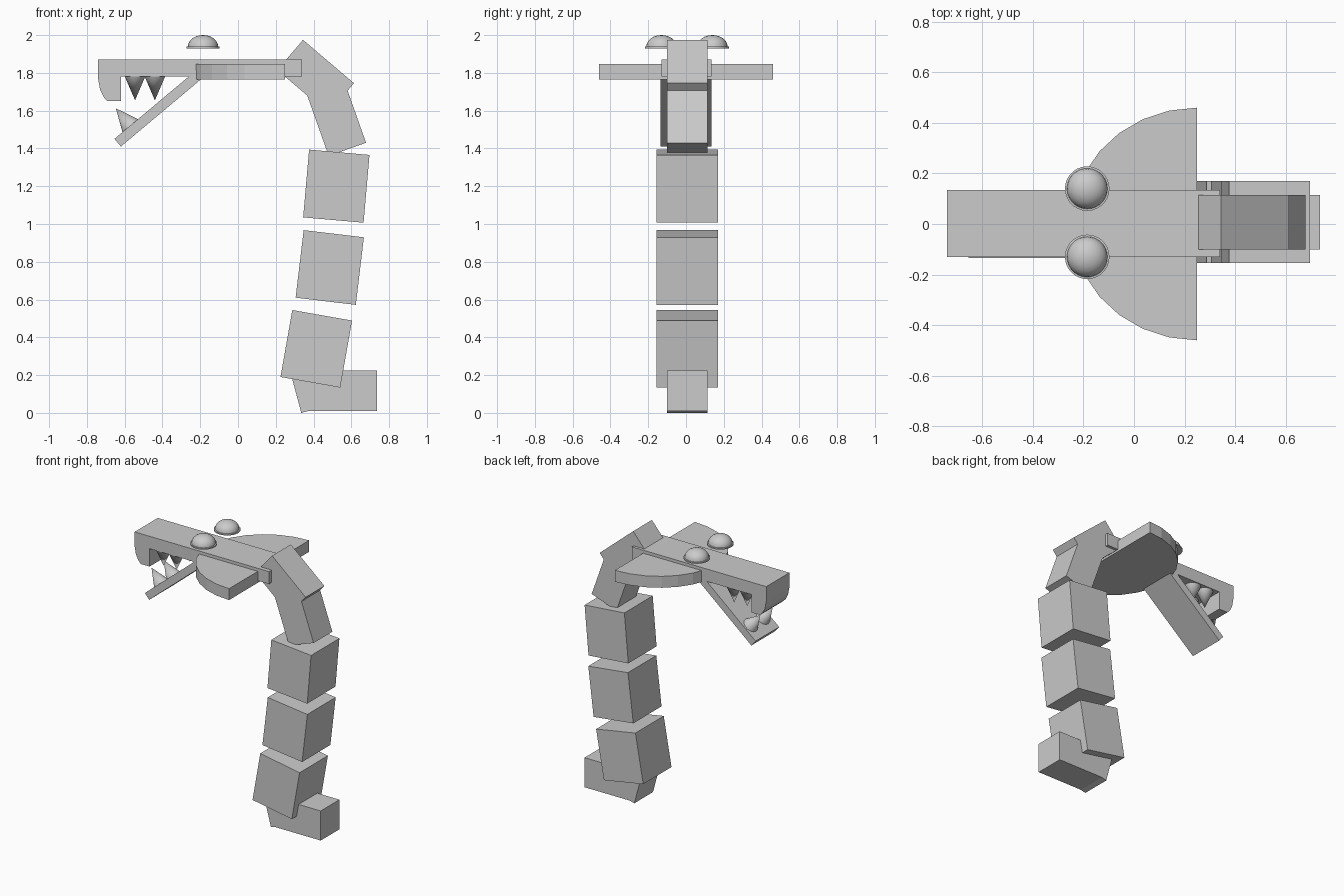
import bpy, bmesh
from math import sin, cos, pi
from mathutils import Vector

cube = bpy.data.objects.get("Cube")
if cube:
    bpy.data.objects.remove(cube, do_unlink=True)

grey = bpy.data.materials.new("plain grey")
grey.use_nodes = True
colour = (0.6, 0.6, 0.6, 1)
grey.diffuse_color = colour
grey.node_tree.nodes["Principled BSDF"].inputs["Base Color"].default_value = colour


def finish(name, bm, smooth=False):
    bmesh.ops.recalc_face_normals(bm, faces=bm.faces)
    mesh = bpy.data.meshes.new(name)
    bm.to_mesh(mesh)
    bm.free()
    mesh.materials.append(grey)
    ob = bpy.data.objects.new(name, mesh)
    bpy.context.collection.objects.link(ob)
    if smooth:
        bpy.ops.object.select_all(action='DESELECT')
        ob.select_set(True)
        bpy.context.view_layer.objects.active = ob
        bpy.ops.object.shade_smooth_by_angle(angle=pi / 4)
    return ob


def extrude(name, points, depth):
    """Closed outline of 3D points, swept along the depth vector."""
    bm = bmesh.new()
    face = bm.faces.new([bm.verts.new(p) for p in points])
    geom = bmesh.ops.extrude_face_region(bm, geom=[face])["geom"]
    verts = [g for g in geom if isinstance(g, bmesh.types.BMVert)]
    bmesh.ops.translate(bm, verts=verts, vec=depth)
    return finish(name, bm)


def side_shape(name, outline, y0, y1):
    return extrude(name, [(x, y0, z) for x, z in outline], (0, y1 - y0, 0))


def tilted_box(name, corner, angle, width, height, y0, y1):
    """Box from its lower left corner in the xz plane, turned by angle degrees."""
    a = angle * pi / 180
    c, u = Vector(corner), Vector((cos(a), sin(a))) * width
    v = Vector((-sin(a), cos(a))) * height
    side_shape(name, [c, c + u, c + u + v, c + v], y0, y1)


def tooth(name, base, direction, radius, length):
    bm = bmesh.new()
    bmesh.ops.create_cone(bm, cap_ends=True, segments=14, radius1=radius,
                          radius2=0, depth=length)
    d = Vector(direction).normalized()
    bmesh.ops.rotate(bm, verts=bm.verts, matrix=d.to_track_quat('Z', 'Y').to_matrix())
    bmesh.ops.translate(bm, verts=bm.verts, vec=Vector(base) + d * length / 2)
    finish(name, bm, True)


def eye(name, x, y, z):
    # domed cap with a thin rim, spun around its own axis
    profile = [(0, 0), (0.088, 0), (0.088, 0.009), (0.08, 0.01)]
    profile += [(0.08 * cos(t * pi / 12), 0.01 + 0.06 * sin(t * pi / 12)) for t in range(1, 7)]
    bm = bmesh.new()
    verts = [bm.verts.new((r, 0, h)) for r, h in profile]
    edges = [bm.edges.new(pair) for pair in zip(verts, verts[1:])]
    bmesh.ops.spin(bm, geom=verts + edges, cent=(0, 0, 0), axis=(0, 0, 1),
                   angle=2 * pi, steps=28)
    bmesh.ops.remove_doubles(bm, verts=bm.verts, dist=0.0005)
    bmesh.ops.translate(bm, verts=bm.verts, vec=(x, y, z))
    finish(name, bm, True)


# Head: long snout with hooked, rounded tip
side_shape("snout", [(0.34, 1.87), (-0.74, 1.87), (-0.74, 1.765), (-0.73, 1.71),
                     (-0.71, 1.67), (-0.69, 1.65), (-0.62, 1.65), (-0.62, 1.78),
                     (0.34, 1.78)], -0.13, 0.135)

# Head: half-disc cheek plate
arc = [(0.25 - 0.495 * sin(k * pi / 14), 0.46 * cos(k * pi / 14), 1.765) for k in range(15)]
extrude("cheek_plate", arc, (0, 0, 0.083))

# Open lower jaw
tilted_box("lower_jaw", (-0.62, 1.41), 40, 0.57, 0.053, -0.135, 0.135)

# Eyes and teeth on both sides
for side, s in (("left", 1), ("right", -1)):
    eye(side + "_eye", -0.185, 0.005 + 0.135 * s, 1.93)
    for i, x in enumerate((-0.545, -0.44)):
        tooth(f"{side}_upper_tooth_{i + 1}", (x, 0.075 * s, 1.782), (0, 0, -1), 0.056, 0.127)
    tooth(side + "_lower_tooth", (-0.57, 0.07 * s, 1.52), (-0.64, 0, 0.77), 0.054, 0.12)

# Narrow links: two bent neck pieces, ankle and tail
links = [("upper_neck", (0.208, 1.815), -40.4, 0.354, 0.21),
         ("lower_neck", (0.48, 1.36), 19.5, 0.21, 0.36),
         ("ankle", (0.335, 0.0), 15, 0.21, 0.25),
         ("tail", (0.36, 0.01), 0, 0.375, 0.215)]
for link in links:
    tilted_box(*link, -0.1, 0.115)

# Wide body blocks, leaning more towards the ground
blocks = [("upper_body", (0.345, 1.035), -5),
          ("middle_body", (0.305, 0.61), -6.8),
          ("lower_body", (0.225, 0.19), -10)]
for name, corner, angle in blocks:
    tilted_box(name, corner, angle, 0.321, 0.36, -0.155, 0.17)
